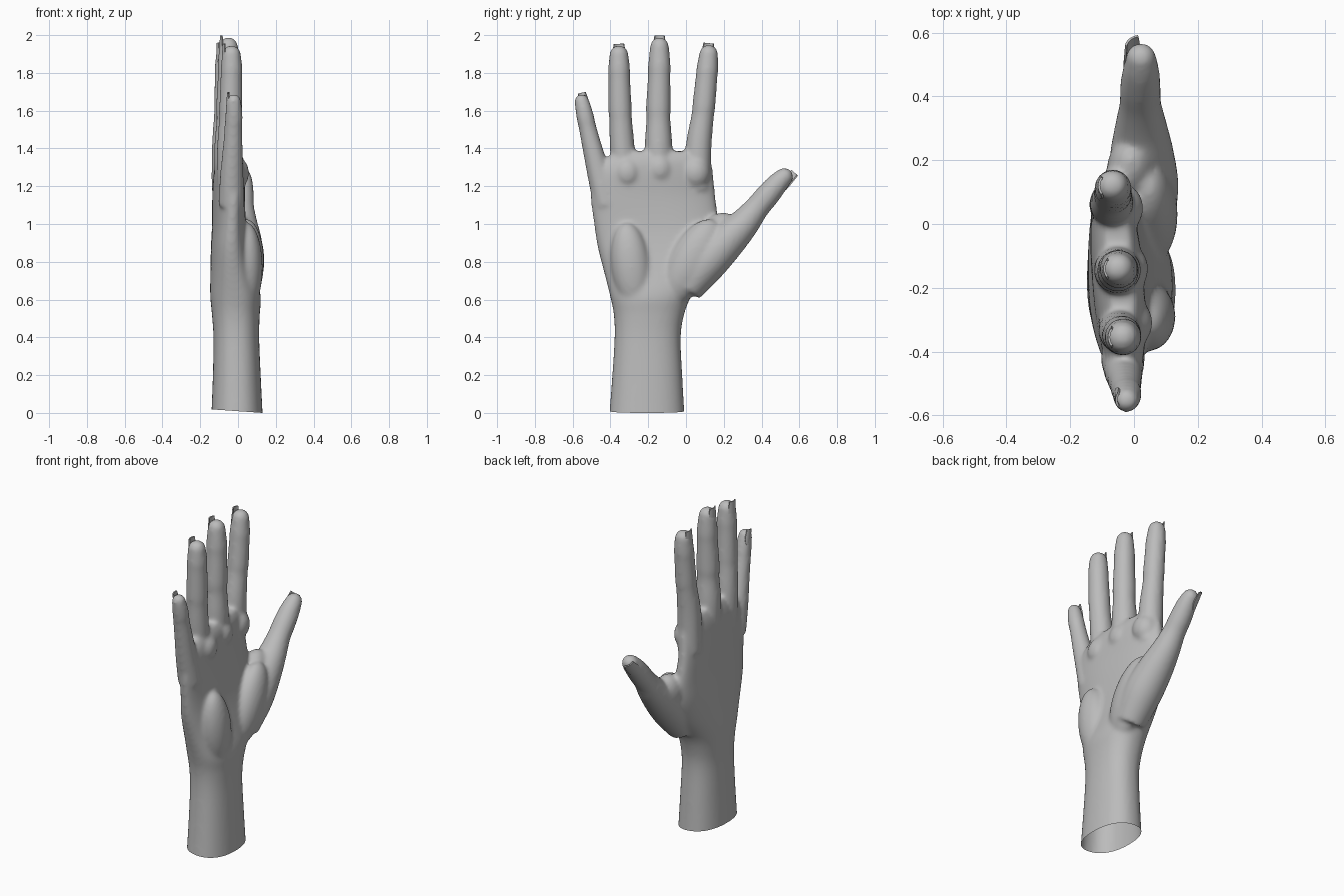
import bpy, bmesh, math
from mathutils import Vector, Matrix

if "Cube" in bpy.data.objects:
    bpy.data.objects.remove(bpy.data.objects["Cube"])

SKIN = bpy.data.materials.new("plain grey")
SKIN.diffuse_color = (0.50, 0.50, 0.50, 1)
SKIN.use_nodes = True
SKIN.node_tree.nodes["Principled BSDF"].inputs["Base Color"].default_value = SKIN.diffuse_color
SEG = 32


def smooth_rows(rows, steps=5):
    """Catmull-Rom resampling of section rows."""
    out = []
    for i in range(len(rows) - 1):
        a, b, c, d = (rows[max(0, min(len(rows) - 1, i + k))] for k in (-1, 0, 1, 2))
        for s in range(steps):
            t = s / steps
            out.append([0.5 * (2 * q + (r - p) * t + (2 * p - 5 * q + 4 * r - w) * t * t
                               + (3 * q - p - 3 * r + w) * t ** 3)
                        for p, q, r, w in zip(a, b, c, d)])
    return out + [list(rows[-1])]


def skin_rings(bm, rings):
    """Closed skin through a list of rings."""
    loops = [[bm.verts.new(p) for p in ring] for ring in rings]
    n = len(loops[0])
    for a, b in zip(loops, loops[1:]):
        for i in range(n):
            j = (i + 1) % n
            bm.faces.new((a[i], a[j], b[j], b[i]))
    bm.faces.new(loops[0][::-1])
    bm.faces.new(loops[-1])


def digit(bm, rows, depth=1.0):
    """Round finger along (x, y, z, radius) rows, with a domed tip."""
    rows = smooth_rows(rows)
    end, prev = Vector(rows[-1][:3]), Vector(rows[-3][:3])
    way, r = (end - prev).normalized(), rows[-1][3]
    for k in range(1, 7):
        a = k / 6 * 1.45
        rows.append([*(end + way * r * math.sin(a)), r * math.cos(a)])
    rings = []
    for i, row in enumerate(rows):
        d = Vector(rows[min(i + 1, len(rows) - 1)][:3]) - Vector(rows[max(i - 1, 0)][:3])
        v = d.cross(Vector((1, 0, 0))).normalized()
        u = v.cross(d).normalized()
        rings.append([Vector(row[:3]) + row[3] * (u * depth * math.cos(t) + v * math.sin(t))
                      for t in (2 * math.pi * k / SEG for k in range(SEG))])
    skin_rings(bm, rings)


def pad(bm, centre, size, lean):
    """Soft muscle pad, leaned in the y-z plane."""
    m = (Matrix.Translation(centre) @ Matrix.Rotation(lean, 4, 'X')
         @ Matrix.Diagonal((*size, 1)))
    bmesh.ops.create_uvsphere(bm, u_segments=32, v_segments=20, radius=1, matrix=m)


def finish(name, mesh, angle=50):
    obj = bpy.data.objects.new(name, mesh)
    bpy.context.collection.objects.link(obj)
    mesh.materials.clear()
    mesh.materials.append(SKIN)
    bpy.ops.object.select_all(action='DESELECT')
    obj.select_set(True)
    bpy.context.view_layer.objects.active = obj
    bpy.ops.object.shade_smooth_by_angle(angle=math.radians(angle))
    return obj


bm = bmesh.new()

# wrist and palm: z, y low, y high, x low, x high, tilt
PALM = [(-0.06, -.41, -.005, -.143, .133, 0), (0.2, -.39, -.02, -.133, .12, 0),
        (0.4, -.378, -.028, -.13, .112, 0), (0.52, -.382, -.01, -.138, .115, 0),
        (0.62, -.402, .03, -.147, .12, 0), (0.75, -.435, .12, -.146, .09, 0),
        (0.88, -.468, .17, -.143, .06, -.02), (1.0, -.487, .172, -.135, .04, -.05),
        (1.15, -.505, .155, -.13, .03, -.08), (1.27, -.49, .143, -.122, .03, -.08),
        (1.34, -.43, .13, -.108, .02, -.08), (1.385, -.38, .10, -.085, -.005, -.08)]
rings = []
for z, y0, y1, x0, x1, tilt in smooth_rows(PALM, 4):
    ring = []
    for k in range(48):
        t = 2 * math.pi * k / 48
        c, s = math.cos(t), math.sin(t)
        e = 2 / 2.3
        dy = (y1 - y0) / 2 * math.copysign(abs(s) ** e, s)
        dx = (x1 - x0) / 2 * math.copysign(abs(c) ** e, c)
        ring.append(((x0 + x1) / 2 + dx + tilt * dy, (y0 + y1) / 2 + dy, z))
    rings.append(ring)
skin_rings(bm, rings)

# palm pads: thumb side, little-finger side, finger roots
pad(bm, (.045, .03, .80), (.092, .12, .25), -.50)
pad(bm, (.045, -.29, .77), (.085, .105, .24), .12)
for y, z in ((.05, 1.27), (-.14, 1.29), (-.31, 1.27)):
    pad(bm, (-.03 - .08 * (y + .14), y, z), (.075, .08, .09), 0)
# web between thumb and palm
pad(bm, (-.01, .17, .95), (.075, .09, .12), -.6)

# fingers: x, y, z, radius along each axis
FINGERS = {
    "index": [(-.07, .06, 1.18, .07), (-.07, .066, 1.40, .069), (-.068, .088, 1.57, .060),
              (-.066, .095, 1.63, .061), (-.066, .108, 1.77, .058), (-.066, .113, 1.82, .058),
              (-.067, .120, 1.90, .050)],
    "middle": [(-.052, -.14, 1.18, .07), (-.052, -.145, 1.40, .074), (-.05, -.146, 1.55, .064),
               (-.05, -.146, 1.62, .066), (-.048, -.142, 1.78, .060), (-.048, -.141, 1.84, .060),
               (-.05, -.140, 1.94, .050)],
    "ring": [(-.045, -.32, 1.18, .065), (-.045, -.337, 1.40, .066), (-.04, -.346, 1.55, .061),
             (-.038, -.349, 1.61, .062), (-.035, -.353, 1.77, .058), (-.034, -.354, 1.82, .058),
             (-.035, -.355, 1.895, .051)],
    "little": [(-.035, -.42, 1.10, .07), (-.033, -.46, 1.26, .062), (-.028, -.495, 1.40, .053),
               (-.025, -.521, 1.51, .047), (-.022, -.532, 1.56, .047), (-.022, -.545, 1.62, .043),
               (-.023, -.552, 1.65, .039)],
}
for rows in FINGERS.values():
    digit(bm, rows)

# thumb
THUMB = [(.03, .0, .66, .09), (.03, .11, .80, .11), (.025, .22, .915, .10), (.022, .305, 1.0, .082),
         (.02, .375, 1.085, .066), (.02, .43, 1.15, .064), (.022, .485, 1.215, .057),
         (.022, .52, 1.25, .048)]
digit(bm, THUMB, 1.0)

bmesh.ops.recalc_face_normals(bm, faces=bm.faces)
mesh = bpy.data.meshes.new("hand_parts")
bm.to_mesh(mesh)
bm.free()
raw = bpy.data.objects.new("hand_parts", mesh)
bpy.context.collection.objects.link(raw)

# fuse the parts into one soft skin
fuse = raw.modifiers.new("fuse", 'REMESH')
fuse.mode, fuse.voxel_size = 'VOXEL', 0.01
relax = raw.modifiers.new("relax", 'SMOOTH')
relax.factor, relax.iterations = 0.5, 14
bpy.context.view_layer.update()
fused = bpy.data.meshes.new_from_object(raw.evaluated_get(bpy.context.evaluated_depsgraph_get()))
bpy.data.objects.remove(raw)

# open, slightly slanted cut at the wrist
bm = bmesh.new()
bm.from_mesh(fused)
bmesh.ops.bisect_plane(bm, geom=bm.verts[:] + bm.edges[:] + bm.faces[:],
                       plane_co=(.13, 0, 0), plane_no=(.07, 0, 1), clear_inner=True)
bm.to_mesh(fused)
bm.free()
finish("hand", fused, 80)


def nail(name, tip, way, out, radius, length):
    """Curved nail plate whose free edge reaches past the fingertip."""
    way = Vector(way).normalized()
    out = Vector(out)
    out = (out - way * out.dot(way)).normalized()
    side = way.cross(out)
    tip = Vector(tip)
    nb = bmesh.new()
    grid = []
    for i in range(7):
        s = i / 6
        half = 0.85 * math.sqrt(min(1, .35 + 1.6 * s)) * (1 - .25 * s * s)
        row = []
        for k in range(9):
            a = (k / 4 - 1) * half
            r = radius * (1 - .10 * s)
            row.append(nb.verts.new(tip + way * length * (s - 1)
                                    + r * (out * math.cos(a) + side * math.sin(a))))
        grid.append(row)
    for a, b in zip(grid, grid[1:]):
        for k in range(8):
            nb.faces.new((a[k], a[k + 1], b[k + 1], b[k]))
    bmesh.ops.recalc_face_normals(nb, faces=nb.faces)
    bmesh.ops.solidify(nb, geom=nb.faces[:], thickness=.007)
    me = bpy.data.meshes.new(name)
    nb.to_mesh(me)
    nb.free()
    finish(name, me, 40)


# nails on the back of each digit
for name, rows in FINGERS.items():
    x, y, z, r = rows[-1]
    d = Vector(rows[-1][:3]) - Vector(rows[-3][:3])
    nail(name + "_nail", (x, y, z + r * 1.16), d, (-1, 0, 0), r * 1.02, r * 2.3)
t = Vector(THUMB[-1][:3])
d = (t - Vector(THUMB[-3][:3])).normalized()
nail("thumb_nail", t + d * .052, d, (-.75, .5, -.45), .049, .11)
